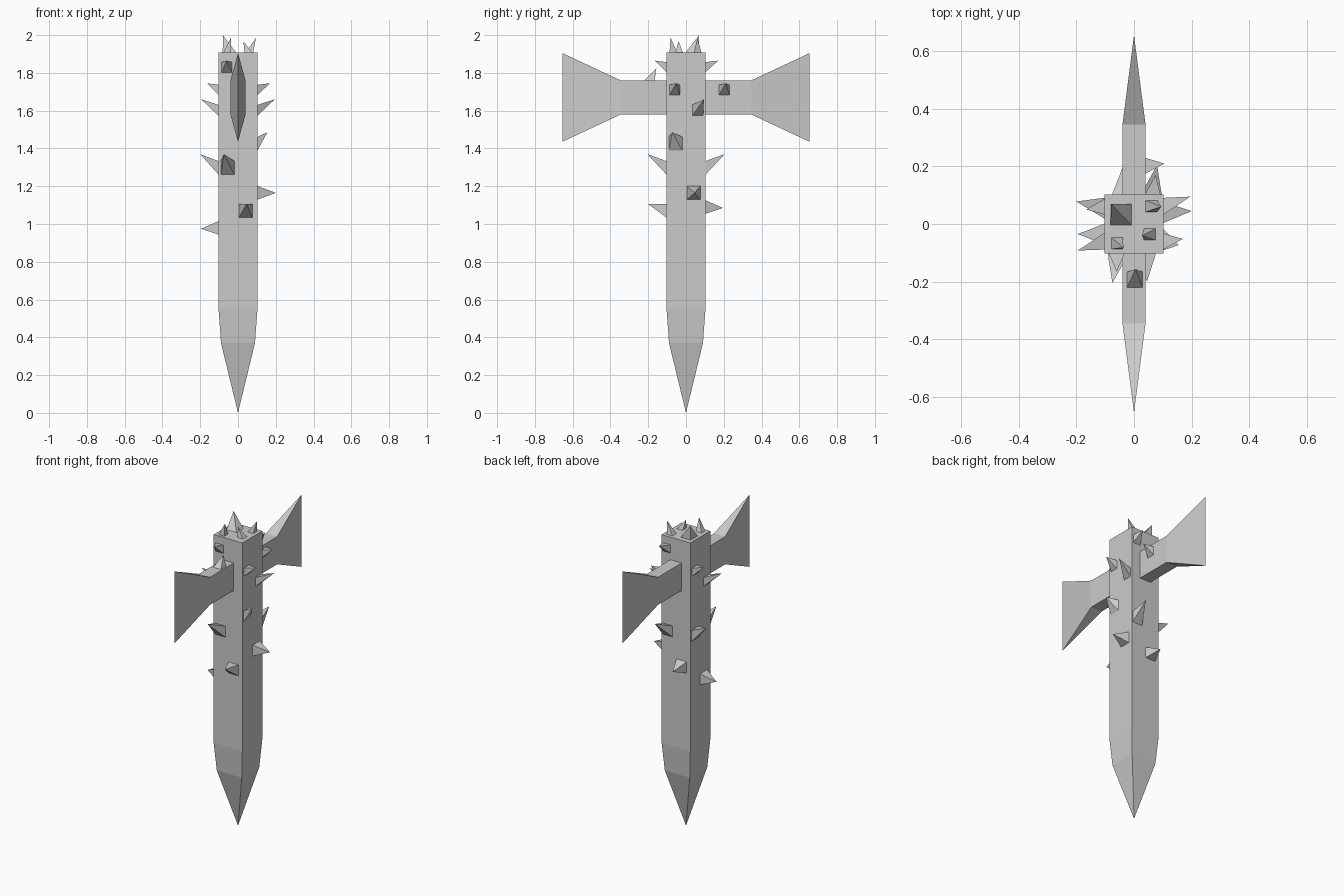
import bpy, bmesh

if "Cube" in bpy.data.objects:
    bpy.data.objects.remove(bpy.data.objects["Cube"])

HALF = 0.103   # half width of the square shaft
TOP = 1.907


def make_object(name, bm):
    bmesh.ops.recalc_face_normals(bm, faces=bm.faces[:])
    mesh = bpy.data.meshes.new(name)
    bm.to_mesh(mesh)
    bm.free()
    obj = bpy.data.objects.new(name, mesh)
    bpy.context.collection.objects.link(obj)
    return obj


def bridge(bm, a, b):
    for i in range(4):
        j = (i + 1) % 4
        bm.faces.new((a[i], a[j], b[j], b[i]))


def fan(bm, ring, apex):
    for i in range(4):
        bm.faces.new((ring[i], ring[(i + 1) % 4], apex))


CORNERS = ((-1, -1), (1, -1), (1, 1), (-1, 1))

# Square shaft tapering to a stake point
bm = bmesh.new()
rings = [[bm.verts.new((u * h, v * h, z)) for u, v in CORNERS]
         for z, h in ((TOP, HALF), (0.55, HALF), (0.37, 0.09))]
bm.faces.new(rings[0])
bridge(bm, rings[0], rings[1])
bridge(bm, rings[1], rings[2])
fan(bm, rings[2], bm.verts.new((0, 0, 0)))
make_object("shaft", bm)

# Twin axe blades on a crossbar, each flaring to a thin vertical edge
bm = bmesh.new()
bars = {}
for s in (-1, 1):
    bar = [bm.verts.new((u * 0.04, s * 0.345, 1.67 + v * 0.09)) for u, v in CORNERS]
    low = bm.verts.new((0, s * 0.655, 1.435))
    high = bm.verts.new((0, s * 0.655, 1.905))
    bm.faces.new((bar[0], bar[1], low))
    bm.faces.new((bar[2], bar[3], high))
    bm.faces.new((bar[1], bar[2], high, low))
    bm.faces.new((bar[3], bar[0], low, high))
    bars[s] = bar
bridge(bm, bars[-1], bars[1])
make_object("axe_crossbar", bm)


# Four-sided spikes: the base lies flat on the surface facing the given axis
def spike(name, axis, base, half, tip):
    bm = bmesh.new()
    a, b = [k for k in range(3) if k != axis]
    ring = []
    for u, v in CORNERS:
        p = list(base)
        p[a] += u * half
        p[b] += v * half
        ring.append(bm.verts.new(p))
    bm.faces.new(ring)
    fan(bm, ring, bm.verts.new(tip))
    make_object(name, bm)


S, L = 0.027, 0.036   # small and large base half widths
H = HALF
SPIKES = {
    "front_spike": (1, [
        ((-0.06, -H, 1.83), S, (-0.06, -0.165, 1.865)),
        ((-0.055, -H, 1.297), L, (-0.075, -0.205, 1.37)),
        ((0.04, -H, 1.07), L, (0.045, -0.2, 1.105))]),
    "back_spike": (1, [
        ((0.065, H, 1.83), S, (0.075, 0.17, 1.865)),
        ((0.06, H, 1.297), L, (0.08, 0.205, 1.37)),
        ((-0.04, H, 1.09), L, (-0.04, 0.195, 1.085))]),
    "right_spike": (0, [
        ((H, -0.06, 1.71), S, (0.17, -0.052, 1.745)),
        ((H, 0.062, 1.602), L * 0.8, (0.195, 0.095, 1.66)),
        ((H, -0.055, 1.425), L, (0.155, -0.073, 1.485)),
        ((H, 0.04, 1.165), L, (0.2, 0.045, 1.165))]),
    "left_spike": (0, [
        ((-H, 0.06, 1.71), S, (-0.165, 0.05, 1.745)),
        ((-H, -0.06, 1.602), L * 0.8, (-0.195, -0.092, 1.66)),
        ((-H, 0.055, 1.297), L, (-0.2, 0.078, 1.37)),
        ((-H, -0.035, 0.98), L, (-0.195, -0.035, 0.975))]),
    "top_spike": (2, [
        ((-0.045, 0.033, TOP), L, (-0.08, 0.07, 2.0)),
        ((0.06, 0.062, TOP), 0.02, (0.095, 0.06, 1.985)),
        ((0.055, -0.036, TOP), 0.02, (0.028, -0.04, 1.968)),
        ((-0.058, -0.067, TOP), 0.02, (-0.037, -0.082, 1.988))]),
    "axe_side_spike": (0, [
        ((0.04, 0.202, 1.71), S, (0.105, 0.21, 1.745))]),
    "axe_top_spike": (2, [
        ((0.003, -0.193, 1.76), S, (0.005, -0.157, 1.825))]),
}
for name, (axis, items) in SPIKES.items():
    for base, half, tip in items:
        spike(name, axis, base, half, tip)
